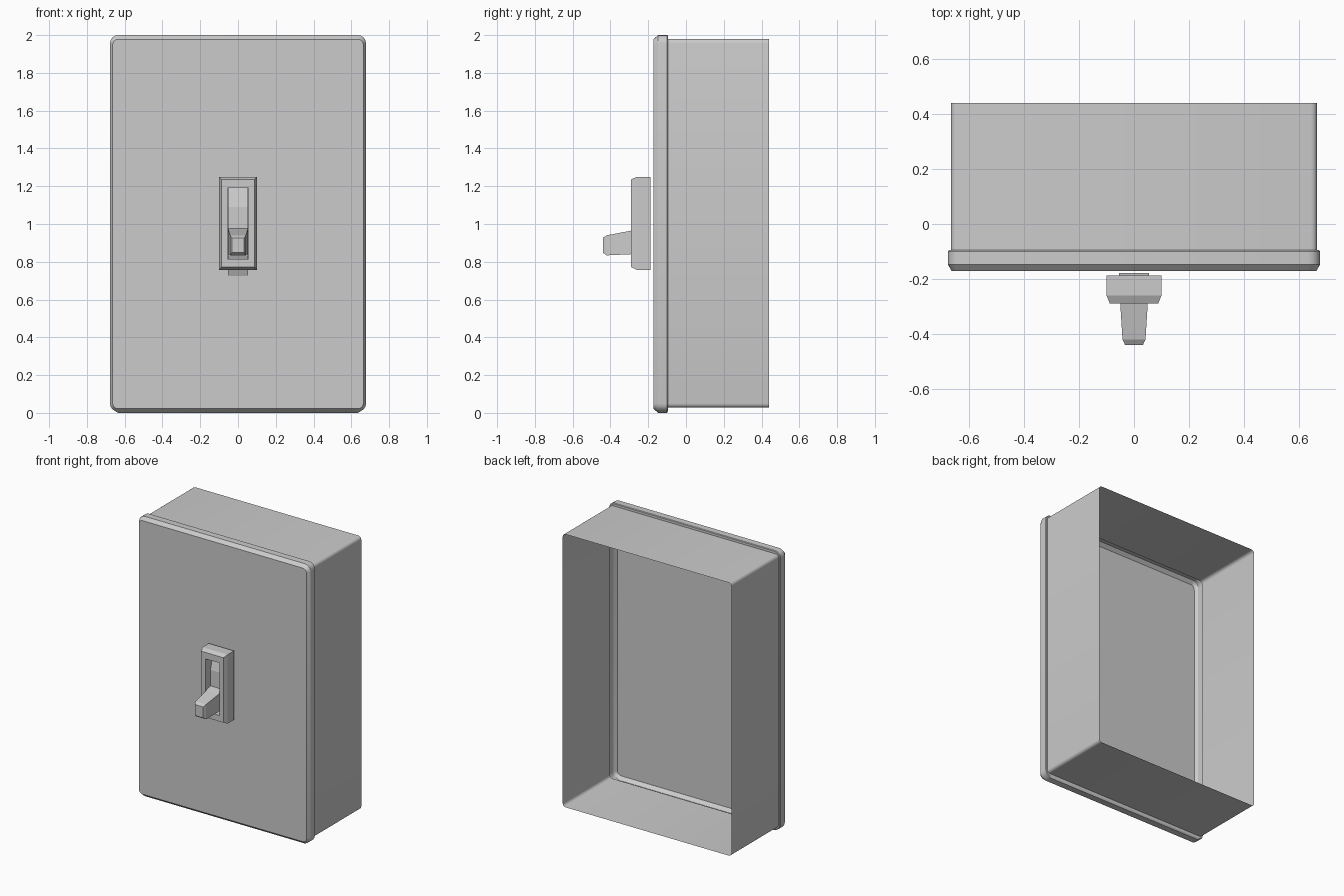
import bpy, bmesh, math

if "Cube" in bpy.data.objects:
    bpy.data.objects.remove(bpy.data.objects["Cube"])


def ring(y, hw, z0, z1, r=0.0, seg=4):
    """Rectangle outline in the xz plane, optionally with rounded corners."""
    if r == 0:
        return [(hw, y, z1), (-hw, y, z1), (-hw, y, z0), (hw, y, z0)]
    pts = []
    for k, (cx, cz) in enumerate([(hw - r, z1 - r), (r - hw, z1 - r),
                                  (r - hw, z0 + r), (hw - r, z0 + r)]):
        for i in range(seg + 1):
            a = math.pi / 2 * (k + i / seg)
            pts.append((cx + r * math.cos(a), y, cz + r * math.sin(a)))
    return pts


def loft(name, rings, cap_start=False, cap_end=False, closed=True, smooth=False):
    """Skin a series of outlines into one surface."""
    bm = bmesh.new()
    rows = [[bm.verts.new(p) for p in r] for r in rings]
    n = len(rows[0])
    for a, b in zip(rows, rows[1:]):
        for i in range(n if closed else n - 1):
            j = (i + 1) % n
            bm.faces.new((a[i], a[j], b[j], b[i]))
    if cap_start:
        bm.faces.new(rows[0][::-1])
    if cap_end:
        bm.faces.new(rows[-1])
    bmesh.ops.recalc_face_normals(bm, faces=bm.faces)
    me = bpy.data.meshes.new(name)
    bm.to_mesh(me)
    bm.free()
    ob = bpy.data.objects.new(name, me)
    bpy.context.collection.objects.link(ob)
    if smooth:
        bpy.ops.object.select_all(action='DESELECT')
        ob.select_set(True)
        bpy.context.view_layer.objects.active = ob
        bpy.ops.object.shade_smooth_by_angle(angle=math.radians(28))
    return ob


# Cover plate with bevelled front, stepping into the open-backed box
loft("cover_and_box", [
    ring(-0.172, 0.664, 0.022, 1.978, 0.03),
    ring(-0.148, 0.678, 0.006, 2.0, 0.044),
    ring(-0.10, 0.678, 0.006, 2.0, 0.044),
    ring(-0.095, 0.674, 0.01, 1.996, 0.04),
    ring(-0.095, 0.667, 0.028, 1.98, 0.022),
    ring(0.44, 0.667, 0.028, 1.98, 0.022),
], cap_start=True, smooth=True).location.z = 0
box = bpy.data.objects["cover_and_box"]
for v in box.data.vertices:  # rest the lower rim on the floor
    if v.co.z < 0.0065:
        v.co.z = 0.0

# Switch housing with a through slot
loft("switch_housing", [
    ring(-0.188, 0.10, 0.757, 1.25),
    ring(-0.26, 0.10, 0.757, 1.25),
    ring(-0.29, 0.088, 0.772, 1.236),
    ring(-0.29, 0.055, 0.815, 1.19),
    ring(-0.188, 0.055, 0.815, 1.19),
])

# Curved rocker seen inside the slot
arc = [(-0.178, 0.725), (-0.222, 0.83), (-0.236, 0.96), (-0.234, 1.09), (-0.2, 1.215)]
loft("rocker", [[(-0.054, y, z), (0.054, y, z)] for y, z in arc], closed=False)

# Tapered toggle lever with bevelled tip
loft("toggle_lever", [
    ring(-0.232, 0.053, 0.842, 0.978),
    ring(-0.29, 0.05, 0.84, 0.965),
    ring(-0.42, 0.042, 0.834, 0.94),
    ring(-0.44, 0.033, 0.848, 0.927),
], cap_end=True)
